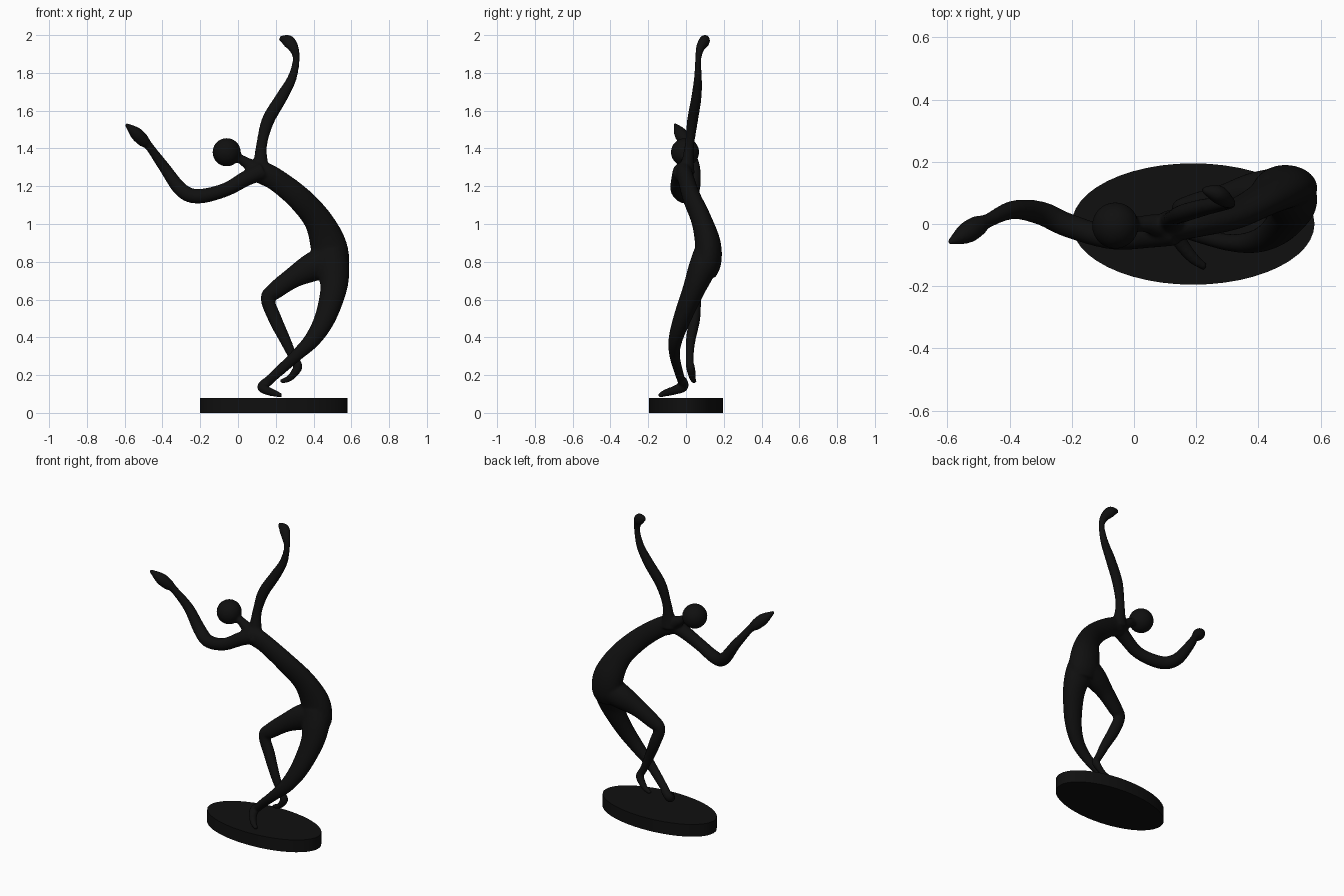
import bpy
import bmesh
from math import cos, sin, tau
from mathutils import Vector, Matrix

cube = bpy.data.objects.get("Cube")
if cube:
    bpy.data.objects.remove(cube, do_unlink=True)

# One dark finish for the whole sculpture
black = bpy.data.materials.new("Satin black")
black.use_nodes = True
colour = (0.005, 0.005, 0.005, 1)
black.diffuse_color = colour
shader = next(n for n in black.node_tree.nodes if n.type == "BSDF_PRINCIPLED")
shader.inputs["Base Color"].default_value = colour
shader.inputs["Roughness"].default_value = 0.6

SIDES = 20
STEPS = 8


def make_object(name, bm):
    bmesh.ops.recalc_face_normals(bm, faces=bm.faces)
    mesh = bpy.data.meshes.new(name)
    bm.to_mesh(mesh)
    bm.free()
    mesh.materials.append(black)
    obj = bpy.data.objects.new(name, mesh)
    bpy.context.collection.objects.link(obj)
    return obj


def smooth_path(points):
    """Interpolate (x, y, z, radius) points with a Catmull-Rom spline."""
    pts = [Vector(p) for p in points]
    pts = [pts[0] * 2 - pts[1]] + pts + [pts[-1] * 2 - pts[-2]]
    path = []
    for a, b, c, d in zip(pts, pts[1:], pts[2:], pts[3:]):
        for i in range(STEPS):
            t = i / STEPS
            path.append(b + (c - a) * (t / 2)
                        + (a * 2 - b * 5 + c * 4 - d) * (t * t / 2)
                        + (b * 3 - a - c * 3 + d) * (t ** 3 / 2))
    path.append(pts[-2])
    return path


def add_limb(bm, points, depth=1.0):
    """Sweep an oval section along a path; depth scales it along y."""
    path = smooth_path(points)
    rings = []
    for i, p in enumerate(path):
        before, after = path[max(i - 1, 0)], path[min(i + 1, len(path) - 1)]
        tangent = (after - before).to_3d().normalized()
        across = tangent.cross(Vector((0, 1, 0))).normalized()
        side = across.cross(tangent)
        radius = max(p.w, 0.008)
        ring = []
        for k in range(SIDES):
            a = tau * k / SIDES
            offset = across * cos(a) + side * sin(a) * depth
            ring.append(bm.verts.new(p.to_3d() + offset * radius))
        rings.append(ring)
    for low, high in zip(rings, rings[1:]):
        for k in range(SIDES):
            n = (k + 1) % SIDES
            bm.faces.new((low[k], low[n], high[n], high[k]))
    bm.faces.new(rings[0])
    bm.faces.new(rings[-1])


# Oval plinth
bm = bmesh.new()
bmesh.ops.create_cone(bm, cap_ends=True, segments=48, radius1=1, radius2=1, depth=1,
                      matrix=Matrix.Translation((0.19, 0, 0.04))
                      @ Matrix.Diagonal((0.39, 0.195, 0.08, 1)))
plinth = make_object("plinth", bm)

figure = bmesh.new()

# Torso, from the shoulders to the hips
torso = [(.08, -.01, 1.29, .045), (.13, -.01, 1.27, .06), (.2, 0, 1.235, .06),
         (.32, .03, 1.14, .066), (.42, .08, 1.025, .075), (.475, .115, .9, .095),
         (.49, .115, .8, .1), (.49, .1, .73, .08)]
add_limb(figure, torso, 0.72)

# Standing leg and its foot
standing_leg = [(.49, .11, .84, .085), (.505, .08, .75, .085), (.505, .04, .65, .07),
                (.46, -.02, .5, .056), (.395, -.055, .39, .044), (.31, -.06, .305, .033),
                (.2, -.035, .205, .027), (.135, -.015, .145, .024)]
add_limb(figure, standing_leg, 0.85)
standing_foot = [(.17, -.02, .175, .025), (.13, -.015, .14, .028), (.15, -.06, .12, .024),
                 (.19, -.11, .105, .019), (.23, -.14, .092, .012)]
add_limb(figure, standing_foot)

# Raised leg and its foot
raised_leg = [(.46, .11, .8, .085), (.38, .1, .765, .075), (.29, .08, .715, .056),
              (.2, .06, .65, .047), (.157, .05, .605, .037), (.195, .045, .5, .036),
              (.25, .025, .385, .03), (.29, .02, .3, .024), (.32, .02, .25, .024)]
add_limb(figure, raised_leg, 0.85)
raised_foot = [(.315, .02, .26, .022), (.315, .025, .235, .024), (.275, .035, .185, .018),
               (.225, .045, .165, .012)]
add_limb(figure, raised_foot)

# Arm reaching out, with a leaf-shaped hand
right_arm = [(.13, -.02, 1.28, .05), (.05, -.035, 1.245, .042), (-.07, -.045, 1.18, .037),
             (-.21, -.005, 1.147, .039), (-.3, .035, 1.18, .038), (-.39, .045, 1.3, .03),
             (-.47, .01, 1.41, .023), (-.5, -.005, 1.44, .033), (-.54, -.03, 1.48, .034),
             (-.595, -.06, 1.53, .008)]
add_limb(figure, right_arm)

# Arm reaching up, with its hand curling inward
left_arm = [(.12, 0, 1.27, .055), (.12, .01, 1.34, .037), (.127, .02, 1.43, .029),
            (.16, .035, 1.55, .034), (.23, .055, 1.67, .032), (.285, .063, 1.77, .025),
            (.308, .065, 1.87, .019), (.295, .075, 1.93, .027), (.265, .098, 1.968, .034),
            (.22, .11, 1.985, .012)]
add_limb(figure, left_arm, 0.85)

# Neck and round head
neck = [(.11, -.01, 1.28, .045), (.05, 0, 1.32, .031), (.01, 0, 1.345, .025), (-.05, 0, 1.37, .03)]
add_limb(figure, neck)
bmesh.ops.create_uvsphere(figure, u_segments=32, v_segments=20, radius=0.075,
                          matrix=Matrix.Translation((-.06, -.005, 1.38)))

# Fuse the parts into one flowing cast body
dancer = make_object("dancer", figure)
fuse = dancer.modifiers.new("Fuse", "REMESH")
fuse.mode = "VOXEL"
fuse.voxel_size = 0.007
fuse.use_smooth_shade = True
soften = dancer.modifiers.new("Soften", "SMOOTH")
soften.factor = 0.5
soften.iterations = 8

for obj in (plinth, dancer):
    bpy.ops.object.select_all(action="DESELECT")
    obj.select_set(True)
    bpy.context.view_layer.objects.active = obj
    if obj is plinth:
        bpy.ops.object.shade_smooth_by_angle()
    else:
        bpy.ops.object.shade_smooth()
